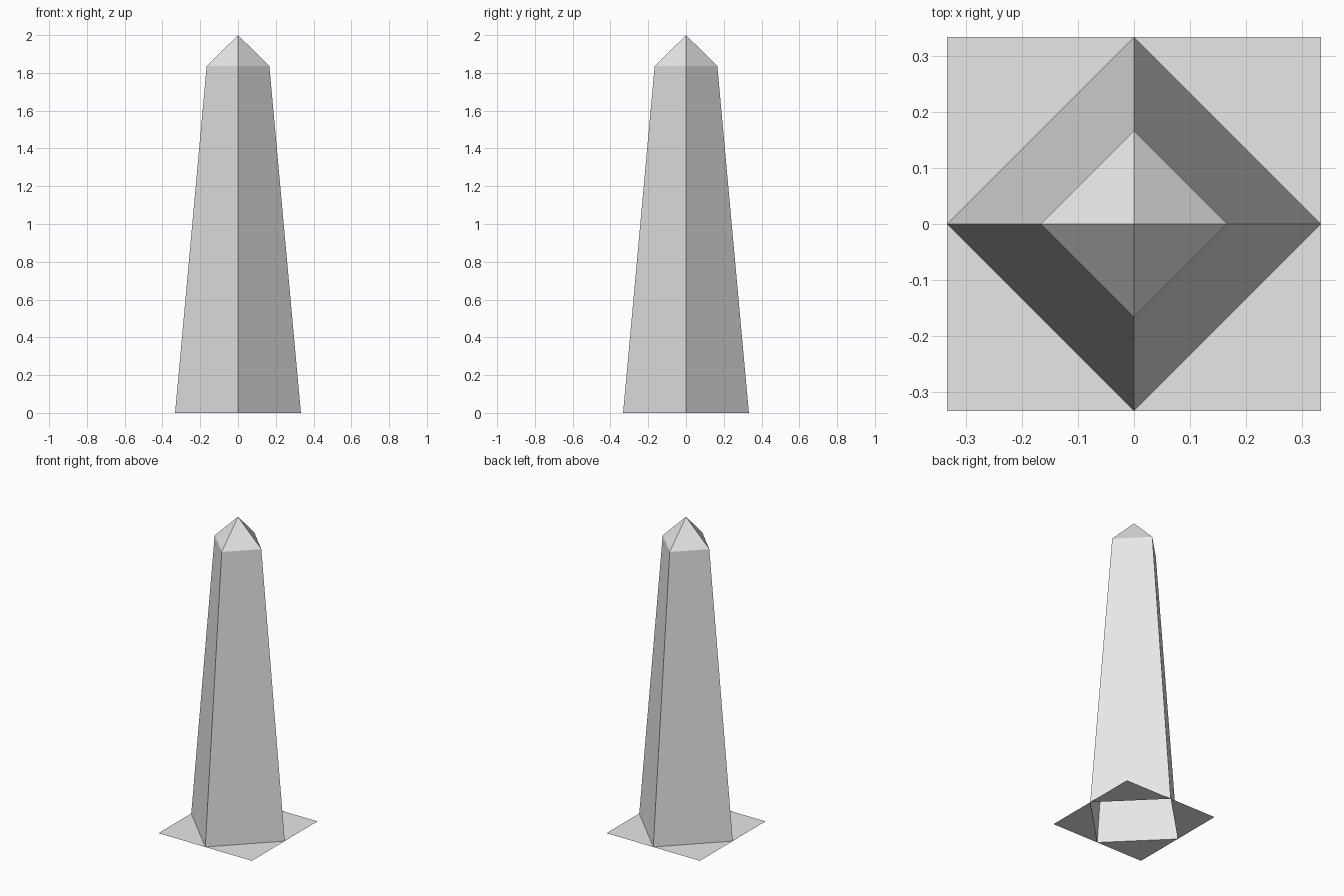
import bpy
import bmesh

BASE_R = 0.333     # half width of the ground plate, and of the shaft's foot
NECK_R = 0.166     # half diagonal of the shaft's top
NECK_Z = 1.836
TIP_Z = 2.0
SIDES = [(1, 0), (0, 1), (-1, 0), (0, -1)]

cube = bpy.data.objects.get("Cube")
if cube:
    bpy.data.objects.remove(cube, do_unlink=True)

stone = bpy.data.materials.new("grey stone")
stone.use_nodes = True
stone.diffuse_color = (0.8, 0.8, 0.8, 1)
stone.node_tree.nodes["Principled BSDF"].inputs["Base Color"].default_value = (0.8, 0.8, 0.8, 1)


def ring(bm, radius, z):
    """Four corners on the axes, a square turned by 45 degrees."""
    return [bm.verts.new((radius * x, radius * y, z)) for x, y in SIDES]


def finish(name, bm):
    mesh = bpy.data.meshes.new(name)
    bm.to_mesh(mesh)
    bm.free()
    mesh.materials.append(stone)
    obj = bpy.data.objects.new(name, mesh)
    bpy.context.collection.objects.link(obj)
    return obj


# Tapered shaft, open underneath, with a pyramid tip
bm = bmesh.new()
foot = ring(bm, BASE_R, 0)
neck = ring(bm, NECK_R, NECK_Z)
tip = bm.verts.new((0, 0, TIP_Z))
for i in range(4):
    j = (i + 1) % 4
    bm.faces.new((foot[i], foot[j], neck[j], neck[i]))
    bm.faces.new((neck[i], neck[j], tip))
finish("obelisk_shaft", bm)

# Flat triangles filling the corners of the square ground plate
bm = bmesh.new()
foot = ring(bm, BASE_R, 0)
for i in range(4):
    j = (i + 1) % 4
    corner = bm.verts.new(foot[i].co + foot[j].co)
    bm.faces.new((foot[i], corner, foot[j]))
finish("ground_plate", bm)
